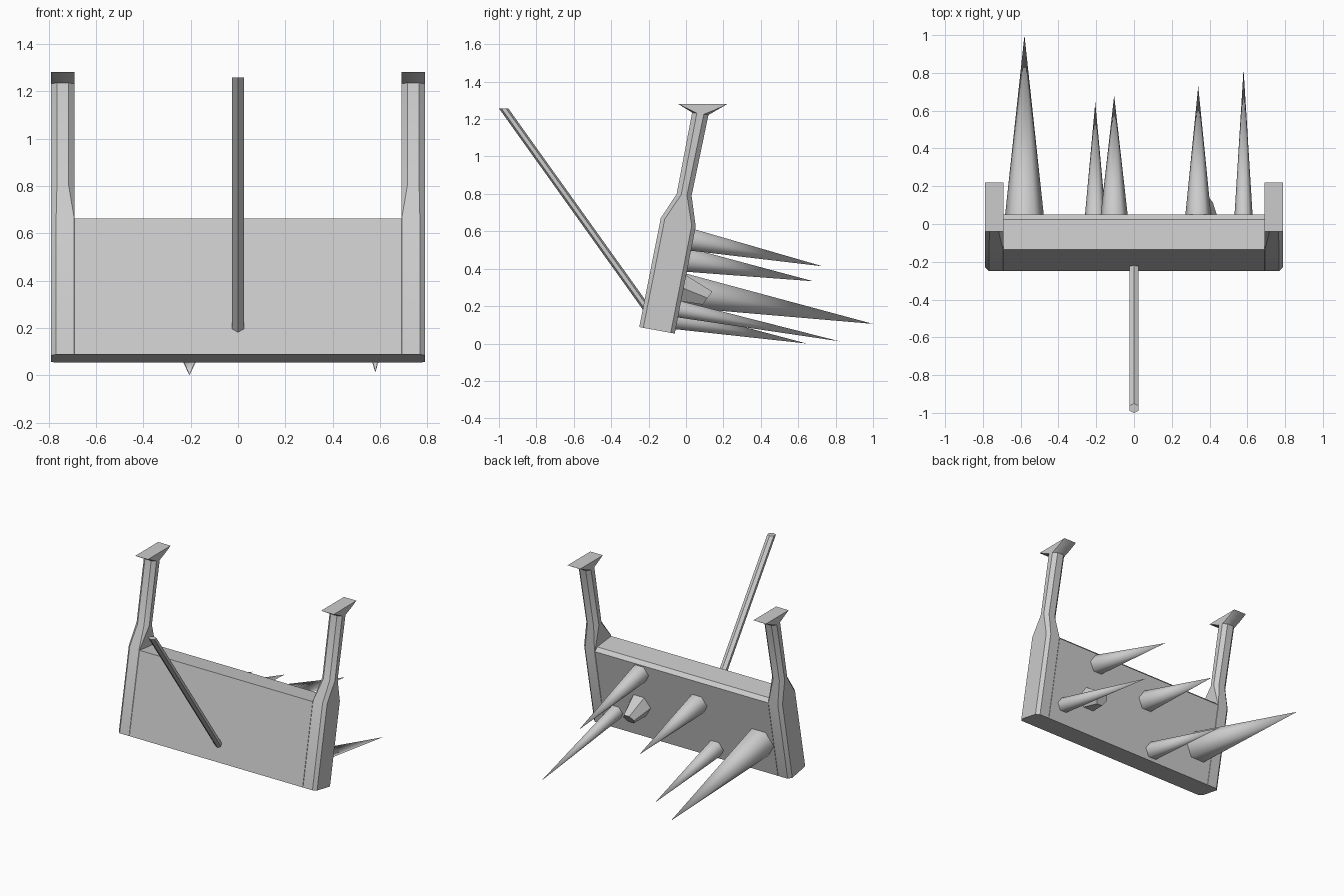
import bpy, bmesh
from math import pi, cos, sin
from mathutils import Vector

if "Cube" in bpy.data.objects:
    bpy.data.objects.remove(bpy.data.objects["Cube"])


def finish(name, bm, angle=0.6):
    bmesh.ops.recalc_face_normals(bm, faces=bm.faces)
    me = bpy.data.meshes.new(name)
    bm.to_mesh(me)
    bm.free()
    ob = bpy.data.objects.new(name, me)
    bpy.context.collection.objects.link(ob)
    bpy.ops.object.select_all(action='DESELECT')
    ob.select_set(True)
    bpy.context.view_layer.objects.active = ob
    bpy.ops.object.shade_smooth_by_angle(angle=angle)
    return ob


def loft(name, rings, angle=0.6):
    """Skin closed rings of equal length and cap both ends."""
    bm = bmesh.new()
    vs = [[bm.verts.new(p) for p in r] for r in rings]
    n = len(vs[0])
    for a, b in zip(vs, vs[1:]):
        for i in range(n):
            j = (i + 1) % n
            bm.faces.new((a[i], a[j], b[j], b[i]))
    bm.faces.new(vs[0][::-1])
    bm.faces.new(vs[-1])
    return finish(name, bm, angle)


def hexagon(c, rx, ry, up):
    """Six-sided ring with its second axis along the vector up."""
    return [Vector(c) + Vector((rx * cos(i * pi / 3), 0, 0))
            + up * (ry * sin(i * pi / 3)) for i in range(6)]


# Leaning wall panel
profile = [(-.25, .088), (-.135, .662), (.025, .645), (.05, .62), (-.06, .053)]
loft("wall_panel", [[(x, y, z) for y, z in profile] for x in (-.69, .69)])


# End posts: broad base, narrow neck, flared top
def post_ring(yf, zf, yb, zb, inner, outer):
    x0, x1 = .69, .79
    f, b = Vector((yf, zf)), Vector((yb, zb))
    d = (b - f).normalized()
    pts = [(x0 + inner, 0, f), (x1 - outer, 0, f), (x1, outer, f), (x1, -outer, b),
           (x1 - outer, 0, b), (x0 + inner, 0, b), (x0, -inner, b), (x0, inner, f)]
    return [(x, *(p + d * o)) for x, o, p in pts]


post = loft("end_posts", [
    post_ring(-.25, .088, -.06, .053, .003, .022),
    post_ring(-.135, .67, .052, .625, .003, .022),
    post_ring(-.05, .80, .03, .79, .025, .025),
    post_ring(.033, 1.235, .12, 1.222, .025, .025),
    post_ring(.0, 1.255, .165, 1.248, .012, .012),
    post_ring(-.04, 1.28, .22, 1.28, .002, .002)], 0.7)
post.modifiers.new("mirror", 'MIRROR')

# Prop pole leaning on the front, cut level at its top
Y = Vector((0, 1, 0))
loft("prop_pole", [
    [c + Vector((.025 * sx, .025 * sy, 0)) for sx, sy in
     ((1, .5), (0, 1), (-1, .5), (-1, -.5), (0, -1), (1, -.5))]
    for c in (Vector((0, -.162, .12)), Vector((0, -.975, 1.257)))], 0.5)

# Spikes on the back: x, base height, base radius, tip y, tip z
spikes = [(-.58, .285, .107, 1.0, .105),
          (-.205, .13, .062, .645, .0),
          (-.105, .447, .074, .68, .333),
          (.34, .555, .068, .73, .413),
          (.58, .185, .052, .82, .012)]
up = Vector((0, .19, .98))
for k, (x, z, r, ty, tz) in enumerate(spikes):
    base_y = -.08 + .194 * z
    bm = bmesh.new()
    ring = [bm.verts.new(p) for p in hexagon((x, base_y, z), r * 1.03, r, up)]
    tip = bm.verts.new((x, ty, tz))
    for i in range(6):
        bm.faces.new((ring[i], ring[(i + 1) % 6], tip))
    bm.faces.new(ring[::-1])
    finish(f"spike_{k + 1}", bm, 1.1)

# Broken spike stub with a slanted end
loft("broken_spike", [
    hexagon((.375, -.025, .30), .088, .085, up),
    hexagon((.375, .115, .243), .042, .05, Vector((0, .6, .8)))], 0.6)
